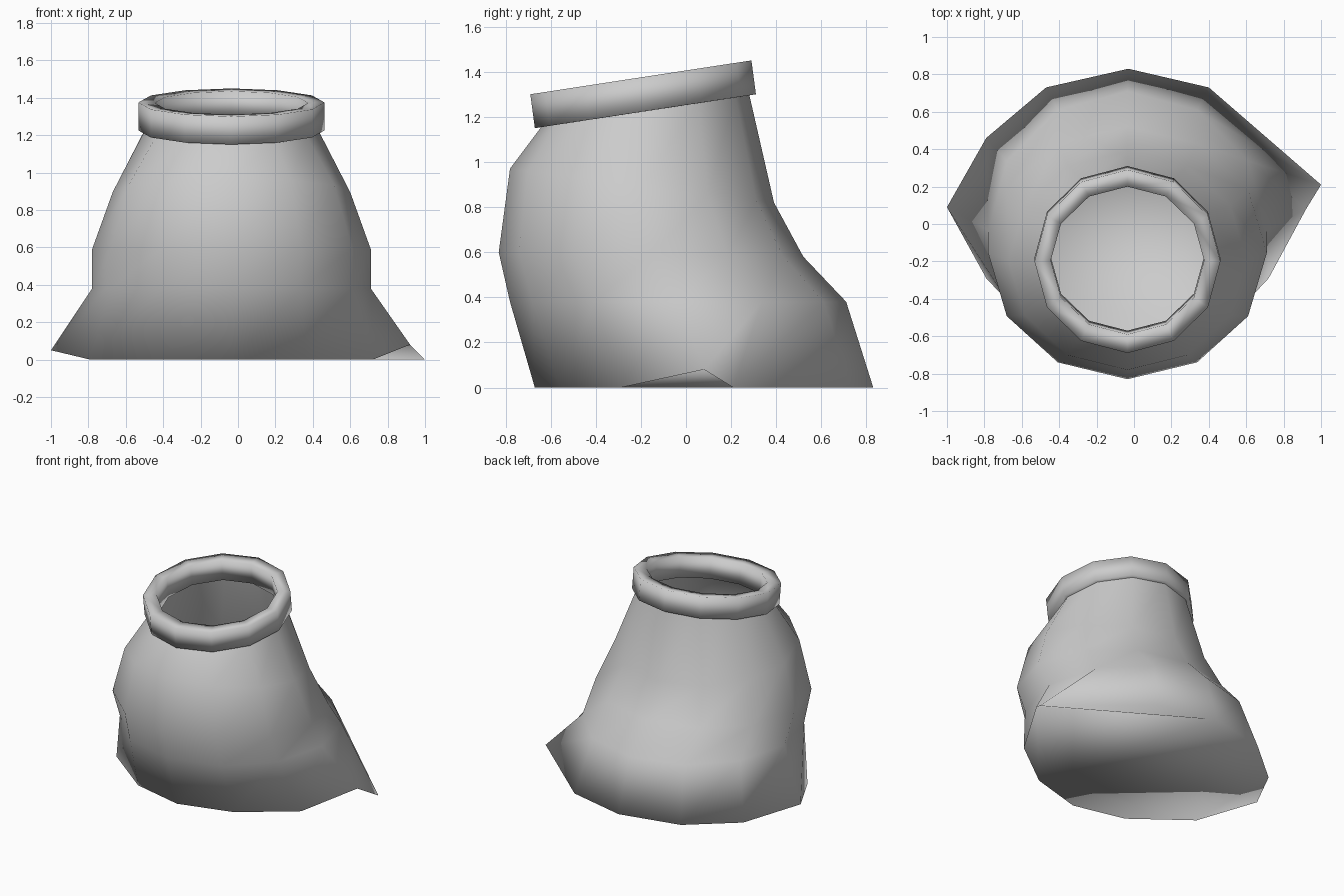
import bpy, bmesh
from math import cos, sin, pi

if "Cube" in bpy.data.objects:
    bpy.data.objects.remove(bpy.data.objects["Cube"])

SIDES = 12
CX = -0.035


def ring(cy, rx, ry, z_front, z_back):
    """Tilted ellipse, starting at the front and running counter-clockwise."""
    pts = []
    for i in range(SIDES):
        a = -pi / 2 + 2 * pi * i / SIDES
        t = (sin(a) + 1) / 2
        pts.append((CX + rx * cos(a), cy + ry * sin(a), z_front + (z_back - z_front) * t))
    return pts


def loft(name, rings, closed=False, floor=False):
    """Skin a stack of rings into one smooth object."""
    bm = bmesh.new()
    loops = [[bm.verts.new(p) for p in r] for r in rings]
    pairs = list(zip(loops, loops[1:]))
    if closed:
        pairs.append((loops[-1], loops[0]))
    for lo, hi in pairs:
        for i in range(SIDES):
            j = (i + 1) % SIDES
            bm.faces.new((lo[i], lo[j], hi[j], hi[i]))
    if floor:
        bm.faces.new(loops[0][::-1])
    for f in bm.faces:
        f.smooth = True
    me = bpy.data.meshes.new(name)
    bm.to_mesh(me)
    bm.free()
    ob = bpy.data.objects.new(name, me)
    bpy.context.collection.objects.link(ob)
    return ob


# Slumped sack: irregular base outline with pulled-out corners, then regular rings
base = [(-0.03, -0.67, 0), (0.36, -0.56, 0), (0.72, -0.29, 0), (0.92, 0.08, 0.08),
        (1.0, 0.21, 0), (0.40, 0.73, 0), (-0.03, 0.83, 0), (-0.47, 0.73, 0),
        (-0.79, 0.46, 0), (-1.0, 0.09, 0.05), (-0.79, -0.29, 0), (-0.41, -0.58, 0)]
loft("sack_body", [base,
                   ring(-0.035, 0.745, 0.745, 0.38, 0.38),
                   ring(-0.155, 0.745, 0.675, 0.60, 0.58),
                   ring(-0.195, 0.635, 0.585, 0.97, 0.82),
                   ring(-0.175, 0.46, 0.455, 1.17, 1.30)], floor=True)

# Rolled collar: tilted rectangular band around the mouth
loft("rolled_collar", [ring(-0.18, 0.497, 0.49, 1.15, 1.30),
                       ring(-0.20, 0.497, 0.49, 1.30, 1.45),
                       ring(-0.195, 0.41, 0.395, 1.31, 1.435),
                       ring(-0.175, 0.41, 0.395, 1.165, 1.285)], closed=True)
